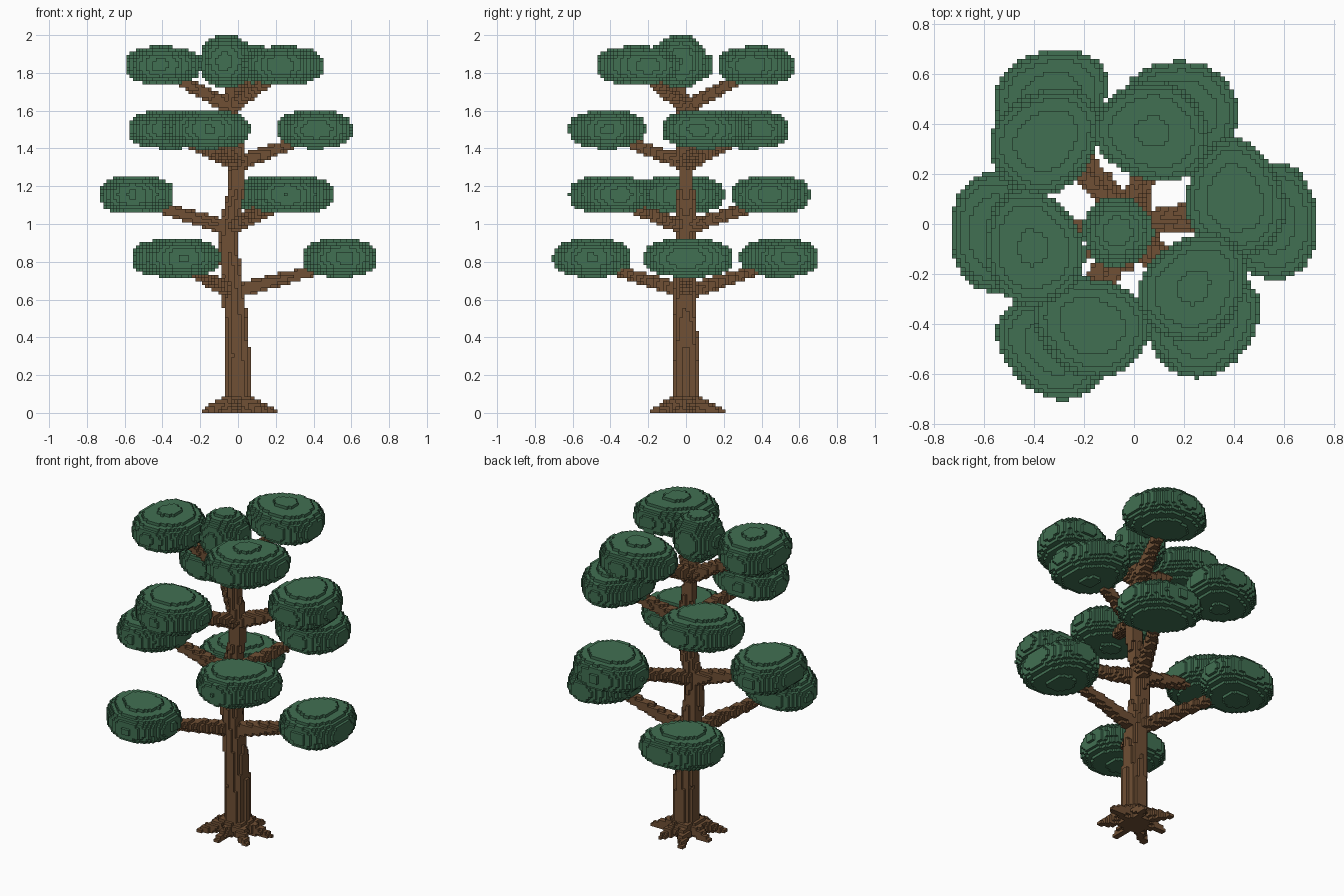
import bpy, math
from mathutils import Vector

if "Cube" in bpy.data.objects:
    bpy.data.objects.remove(bpy.data.objects["Cube"])

V = 2 / 115          # block size
cells = {}           # (i, j, k) -> part name


def fill(part, lo, hi, inside):
    """Claim every free block whose centre is inside the shape."""
    a = [math.floor(c / V) for c in lo]
    b = [math.ceil(c / V) for c in hi]
    for i in range(a[0], b[0] + 1):
        for j in range(a[1], b[1] + 1):
            for k in range(max(a[2], 0), min(b[2] + 1, 115)):
                if (i, j, k) not in cells and inside(
                        Vector(((i + .5) * V, (j + .5) * V, (k + .5) * V))):
                    cells[(i, j, k)] = part


def limb(part, p, q, r0, r1):
    """Tapered rounded stick from p to q."""
    p, q = Vector(p), Vector(q)
    d = q - p
    r = max(r0, r1)

    def inside(c):
        t = min(max((c - p).dot(d) / d.length_squared, 0), 1)
        return (c - p - d * t).length < r0 + (r1 - r0) * t
    fill(part, [min(p[n], q[n]) - r for n in range(3)],
         [max(p[n], q[n]) + r for n in range(3)], inside)


def pad(part, x, y, z, angle, ra, rb, rz, power=2.6, lobe=0.04):
    """Cushion of leaves: ra along the branch direction, rb across it."""
    ca, sa = math.cos(angle), math.sin(angle)

    def inside(c):
        dx, dy = c.x - x, c.y - y
        u, w = (dx * ca + dy * sa) / ra, (dy * ca - dx * sa) / rb
        rho = math.hypot(u, w) / (1 + lobe * math.cos(3 * math.atan2(w, u) + 5 * x))
        return rho ** power + (abs(c.z - z) / rz) ** power < 1
    m = max(ra, rb) * 1.1
    fill(part, (x - m, y - m, z - rz), (x + m, y + m, z + rz), inside)


# Foliage pads: pad height, branch start height, trunk x, (x, y, angle) of pads
tiers = [
    (0.82, 0.64, -0.03, [(0.545, 0.01, 0), (-0.335, 0.50, 120), (-0.32, -0.49, 240)]),
    (1.155, 0.98, -0.05, [(-0.545, -0.035, 185), (0.195, 0.455, 65), (0.28, -0.40, 305)]),
    (1.50, 1.32, 0.0, [(0.405, 0.10, 10), (-0.355, 0.335, 130), (-0.17, -0.41, 250)]),
    (1.84, 1.62, -0.04, [(0.075, 0.37, 75), (-0.405, -0.095, 195), (0.24, -0.255, 315)]),
]
for n, (z, z0, x0, pads) in enumerate(tiers):
    for x, y, a in pads:
        pad(f"foliage_tier_{n + 1}", x, y, z, math.radians(a), 0.197, 0.237, 0.101)
pad("foliage_crown", -0.065, -0.03, 1.86, 0, 0.142, 0.142, 0.142, 2.1, 0.02)

# Trunk: gently swaying line of (x, y, z, radius)
line = [(-0.005, 0, 0, 0.085), (-0.005, 0, 0.1, 0.07), (0, 0, 0.3, 0.066),
        (-0.02, -0.005, 0.6, 0.06), (-0.05, -0.01, 0.85, 0.052),
        (-0.048, 0, 1.0, 0.048), (-0.005, 0, 1.2, 0.043),
        (0, -0.005, 1.38, 0.04), (-0.03, -0.015, 1.62, 0.033),
        (-0.06, -0.03, 1.8, 0.025)]
for (ax, ay, az, ar), (bx, by, bz, br) in zip(line, line[1:]):
    limb("trunk", (ax, ay, az), (bx, by, bz), ar, br)

# Branches reach from the trunk into the pads
for z, z0, x0, pads in tiers:
    for x, y, a in pads:
        limb("branches", (x0, 0, z0), (x, y, z - 0.03), 0.042, 0.024)

# Roots flare out at the ground
for n in range(7):
    a = math.radians(12 + n * 360 / 7)
    r = 0.19 + 0.02 * math.cos(3 * n)
    limb("roots", (0, 0, 0.07), (r * math.cos(a) - 0.015, r * math.sin(a), 0.008),
         0.055, 0.015)


# One flat colour for the wood, one for the leaves
def material(name, rgb):
    m = bpy.data.materials.new(name)
    m.diffuse_color = (*rgb, 1)
    m.use_nodes = True
    m.node_tree.nodes["Principled BSDF"].inputs["Base Color"].default_value = m.diffuse_color
    return m


bark = material("bark_brown", (0.16, 0.08, 0.035))
leaf = material("leaf_green", (0.053, 0.16, 0.085))

# Build the exposed block faces of each part
for part in sorted(set(cells.values())):
    verts, faces = {}, []
    for c, owner in cells.items():
        if owner != part:
            continue
        for ax in range(3):
            for s in (0, 1):
                nb = list(c)
                nb[ax] += 2 * s - 1
                if tuple(nb) in cells:
                    continue
                face = []
                for du, dw in ((0, 0), (1, 0), (1, 1), (0, 1)):
                    p = list(c)
                    p[ax] += s
                    p[(ax + 1) % 3] += du
                    p[(ax + 2) % 3] += dw
                    face.append(verts.setdefault(tuple(p), len(verts)))
                faces.append(face if s else face[::-1])
    if not faces:
        continue
    me = bpy.data.meshes.new(part)
    me.from_pydata([tuple(q * V for q in p) for p in verts], [], faces)
    me.materials.append(leaf if part.startswith("foliage") else bark)
    ob = bpy.data.objects.new(part, me)
    bpy.context.collection.objects.link(ob)
